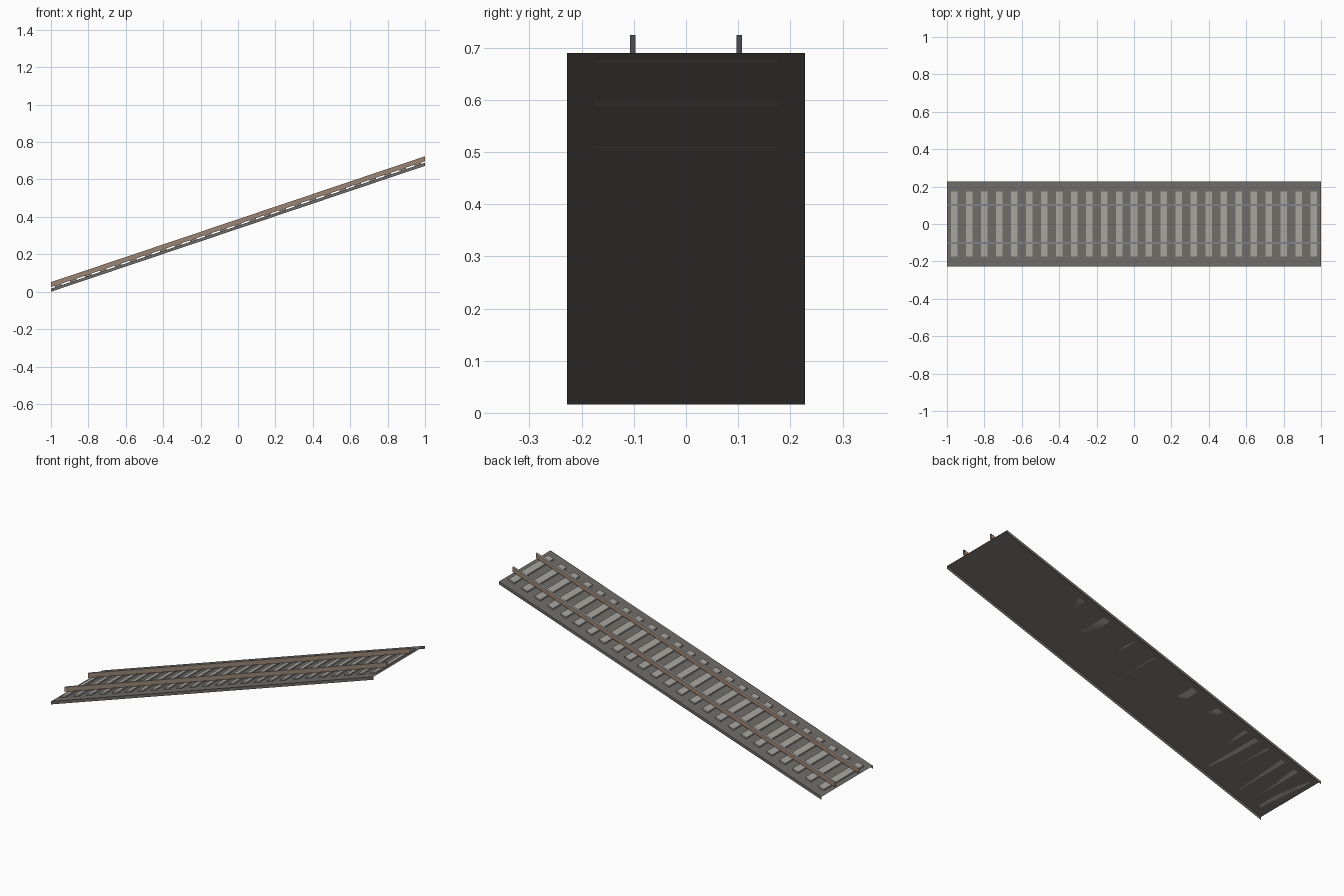
import bpy
import bmesh

if "Cube" in bpy.data.objects:
    bpy.data.objects.remove(bpy.data.objects["Cube"])

SLOPE = 0.3365      # rise per unit of x
BASE = 0.0165       # bed height at the low end


def bed_z(x):
    return BASE + SLOPE * (x + 1.0)


def material(name, rgb):
    m = bpy.data.materials.new(name)
    m.diffuse_color = (*rgb, 1.0)
    m.use_nodes = True
    m.node_tree.nodes["Principled BSDF"].inputs["Base Color"].default_value = m.diffuse_color
    return m


gravel = material("gravel grey", (0.16, 0.15, 0.14))
concrete = material("concrete grey", (0.39, 0.375, 0.345))
rust = material("rust brown", (0.34, 0.235, 0.175))
steel = material("polished steel", (0.55, 0.565, 0.58))


def finish(name, bm, mats):
    mesh = bpy.data.meshes.new(name)
    bm.to_mesh(mesh)
    bm.free()
    for m in mats:
        mesh.materials.append(m)
    obj = bpy.data.objects.new(name, mesh)
    bpy.context.collection.objects.link(obj)
    return obj


def sloped_box(bm, x0, x1, y0, y1, low, high):
    """Box whose bottom and top follow the incline."""
    geo = bmesh.ops.create_cube(bm, size=1.0)
    for v in geo["verts"]:
        x = x1 if v.co.x > 0 else x0
        y = y1 if v.co.y > 0 else y0
        v.co = (x, y, bed_z(x) + (high if v.co.z > 0 else low))


def open_channel(bm, y, half, low, high):
    """Upside-down open channel along the incline: side, top, side."""
    profile = [(-half, low), (-half, high), (half, high), (half, low)]
    a, b = [[bm.verts.new((x, y + dy, bed_z(x) + z)) for dy, z in profile]
            for x in (-1.0, 1.0)]
    return [bm.faces.new((a[i], b[i], b[i + 1], a[i + 1])) for i in range(3)]


# Track bed: open sheet with a skirt folded down along each side
bm = bmesh.new()
open_channel(bm, 0.0, 0.228, -BASE, 0.0)
finish("track_bed", bm, [gravel])

# Sleepers resting on the bed
bm = bmesh.new()
for i in range(25):
    x = -0.96 + 0.08 * i
    sloped_box(bm, x - 0.0175, x + 0.0175, -0.175, 0.175, 0.0, 0.008)
finish("sleepers", bm, [concrete])

# Rails: rusty sides and a polished running surface, open below
for side, name in ((-1, "front_rail"), (1, "back_rail")):
    bm = bmesh.new()
    faces = open_channel(bm, side * 0.102, 0.005, 0.008, 0.0345)
    faces[1].material_index = 1
    finish(name, bm, [rust, steel])
